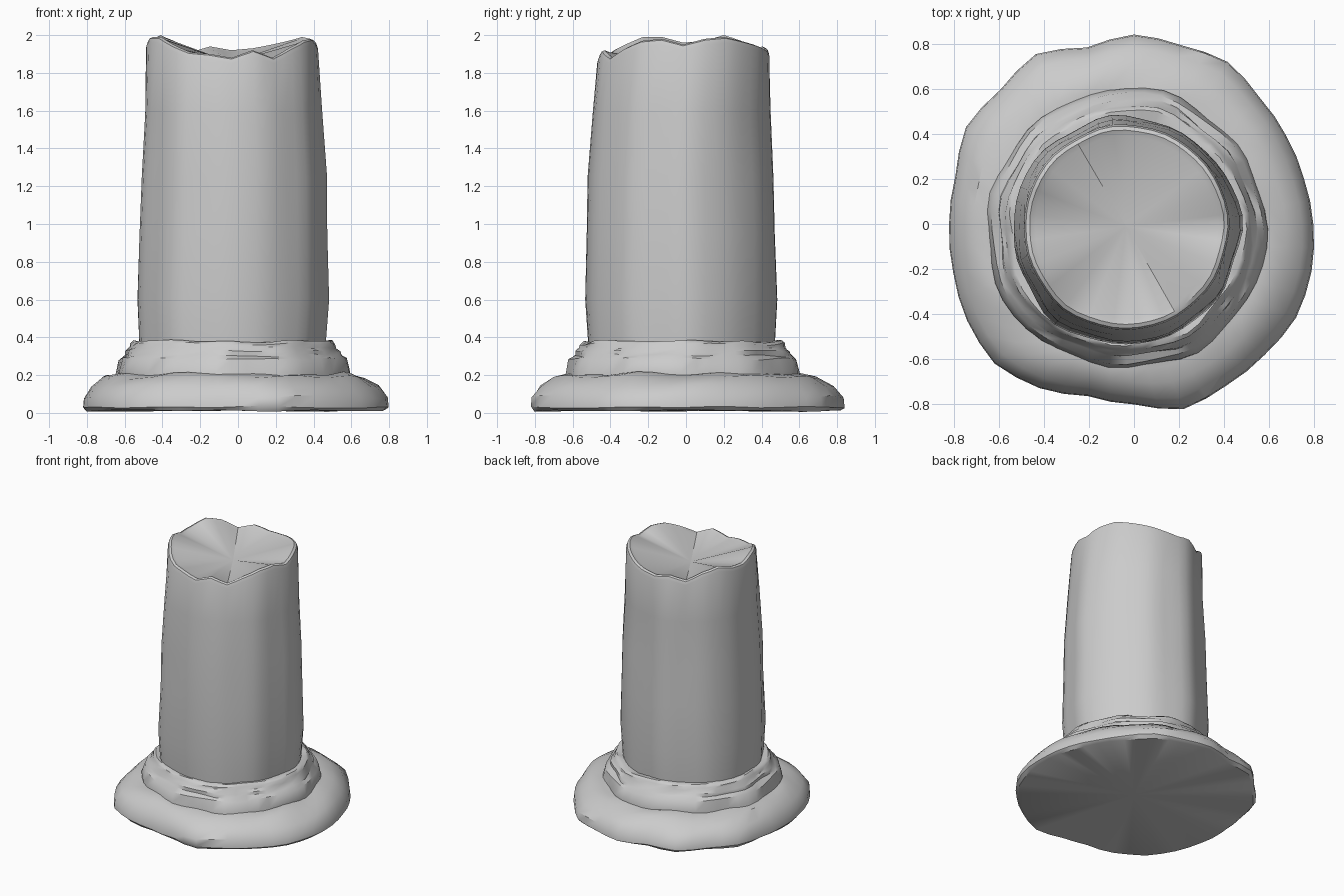
import bpy, bmesh, math, random

if "Cube" in bpy.data.objects:
    bpy.data.objects.remove(bpy.data.objects["Cube"])

random.seed(4)
N = 48

# Worn outline of the foot and broken rim heights, one value every 15 degrees
FOOT = [.795, .78, .78, .79, .83, .82, .84, .81, .87, .84, .86, .82,
        .82, .83, .855, .875, .84, .79, .80, .85, .825, .82, .83, .815]
RIM = [1.95, 1.98, 1.99, 1.97, 1.95, 1.93, 1.92, 1.94, 1.91, 1.97, 2.0, 1.97,
       1.96, 1.99, 1.99, 1.95, 1.91, 1.90, 1.88, 1.92, 1.88, 1.93, 1.97, 1.98]


def sample(table, i):
    t = i * len(table) / N
    k = int(t)
    f = t - k
    return table[k % len(table)] * (1 - f) + table[(k + 1) % len(table)] * f


def wobble(amount):
    # Smooth periodic irregularity around a ring
    waves = [(k, random.uniform(0, 6.28)) for k in (3, 5, 8, 11)]
    return [amount * sum(math.sin(k * 2 * math.pi * i / N + p) for k, p in waves) / 2
            for i in range(N)]


def ring(r, z, cx=0, cy=0, dr=None, dz=None):
    pts = []
    for i in range(N):
        a = 2 * math.pi * i / N
        rr = r + (dr[i] if dr else 0)
        pts.append((cx + rr * math.cos(a), cy + rr * math.sin(a), z + (dz[i] if dz else 0)))
    return pts


def loft(name, rings, bottom=None, top=None):
    bm = bmesh.new()
    rows = [[bm.verts.new(p) for p in r] for r in rings]
    for a, b in zip(rows, rows[1:]):
        for i in range(N):
            j = (i + 1) % N
            bm.faces.new((a[i], a[j], b[j], b[i]))
    for centre, row, flip in ((bottom, rows[0], True), (top, rows[-1], False)):
        if centre:
            c = bm.verts.new(centre)
            for i in range(N):
                f = (row[i], row[(i + 1) % N], c)
                bm.faces.new(f[::-1] if flip else f)
    me = bpy.data.meshes.new(name)
    bm.to_mesh(me)
    bm.free()
    ob = bpy.data.objects.new(name, me)
    bpy.context.collection.objects.link(ob)
    bpy.context.view_layer.objects.active = ob
    ob.select_set(True)
    bpy.ops.object.shade_smooth_by_angle(angle=math.radians(40))
    ob.select_set(False)
    return ob


# Rounded foot: outline irregularity fades towards the moulding
outline = [sample(FOOT, i) - .82 for i in range(N)]
foot_rings = []
for r, z, w in ((.80, .012, 1), (.82, .03, 1), (.815, .08, 1), (.77, .14, .8),
                (.70, .19, .5), (.63, .205, .2), (.57, .21, 0)):
    fade = 1 - (r - .57) / .25
    foot_rings.append(ring(r, z, -.03 * fade, -.02 * fade, [o * w for o in outline],
                           wobble(.008 if z > .05 else .004)))
loft("foot", foot_rings, bottom=(0, 0, .012))

# Stepped moulding
worn = wobble(.010)
moulding = []
for r, z in ((.62, .19), (.618, .215), (.60, .285), (.57, .305), (.565, .325),
             (.545, .345), (.54, .365), (.52, .38), (.47, .375)):
    extra = wobble(.004)
    moulding.append(ring(r, z, -.033, -.022, [a + b for a, b in zip(worn, extra)],
                         wobble(.006)))
loft("moulding", moulding)

# Tapering shaft with a jagged, dished break
dents = wobble(.008)
rim = [sample(RIM, i) - 1.95 for i in range(N)]
shaft = []
for r, z, cx, cy in ((.49, .34, -.038, -.028), (.505, .6, -.035, -.03),
                     (.495, .95, -.032, -.03), (.488, 1.25, -.03, -.032),
                     (.468, 1.6, -.032, -.028)):
    extra = wobble(.003)
    shaft.append(ring(r, z, cx, cy, [a + b for a, b in zip(dents, extra)]))
for r, z, w in ((.455, 1.92, 1), (.447, 1.943, 1), (.43, 1.95, 1), (.405, 1.938, .95)):
    shaft.append(ring(r, z, -.035, -.015, [d * .4 for d in dents], [h * w for h in rim]))
loft("shaft", shaft, top=(-.035, -.01, 1.855))
